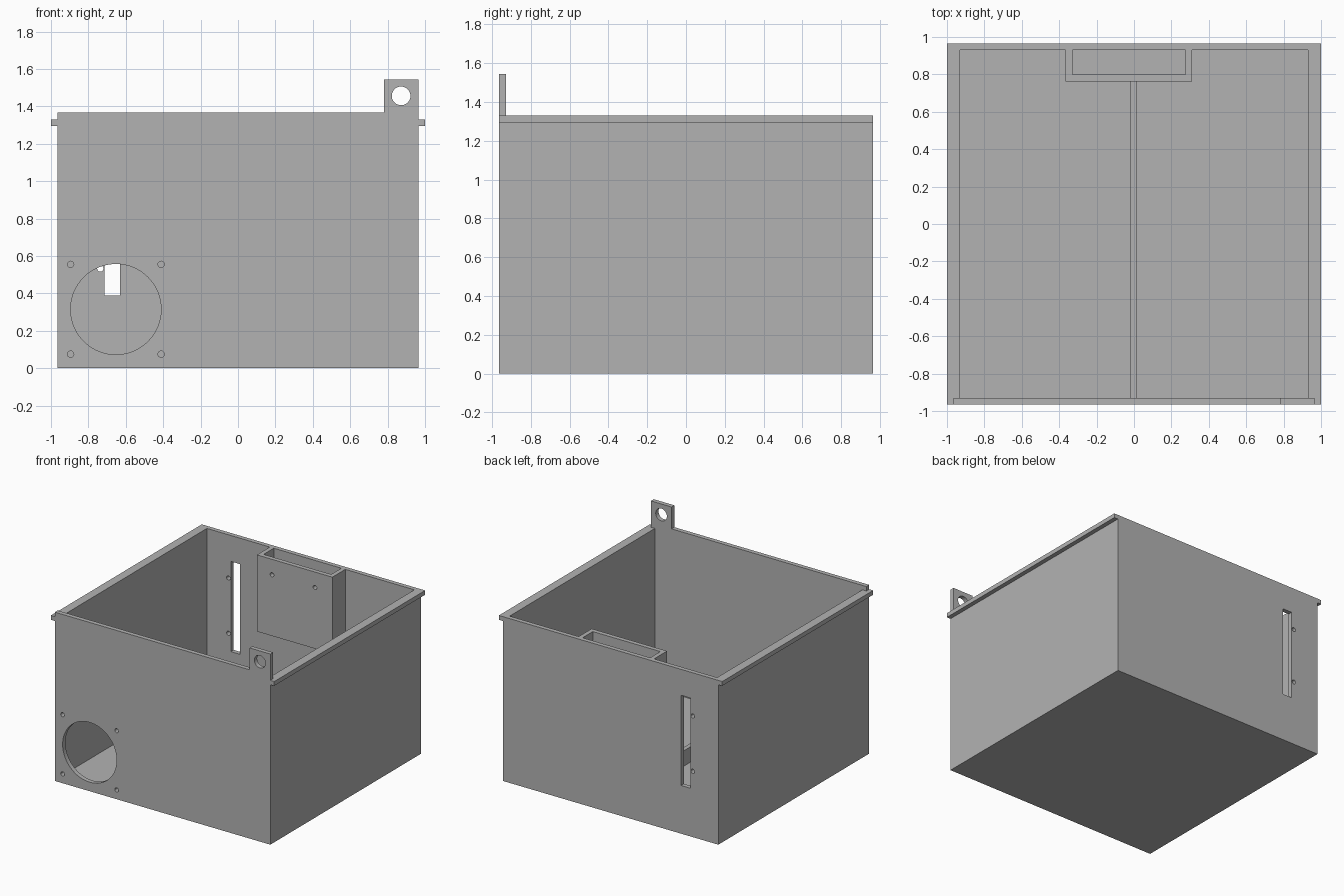
import bpy
import bmesh
import math
from mathutils import Matrix, Vector

cube = bpy.data.objects.get("Cube")
if cube:
    bpy.data.objects.remove(cube, do_unlink=True)

grey = bpy.data.materials.new("plain_grey")
grey.use_nodes = True
colour = (0.45, 0.45, 0.45, 1)
grey.diffuse_color = colour
grey.node_tree.nodes["Principled BSDF"].inputs["Base Color"].default_value = colour

HALF = 0.965      # half width and depth of the box
WALL = 0.036      # wall thickness
INNER = HALF - WALL
RIM = 1.33        # height of the side and back walls
SCREW = 0.017     # screw hole radius


def make_object(name, bm):
    bmesh.ops.recalc_face_normals(bm, faces=bm.faces)
    mesh = bpy.data.meshes.new(name)
    bm.to_mesh(mesh)
    bm.free()
    mesh.materials.append(grey)
    obj = bpy.data.objects.new(name, mesh)
    bpy.context.collection.objects.link(obj)
    return obj


def box(name, x, y, z):
    """Box from (low, high) pairs."""
    bm = bmesh.new()
    low, high = Vector((x[0], y[0], z[0])), Vector((x[1], y[1], z[1]))
    size = Matrix.Diagonal((*(high - low), 1))
    bmesh.ops.create_cube(bm, size=1, matrix=Matrix.Translation((low + high) / 2) @ size)
    return make_object(name, bm)


def drill(x, y, z, radius, sides=24):
    """Short round cutter running front to back."""
    bm = bmesh.new()
    bmesh.ops.create_cone(bm, cap_ends=True, segments=sides, radius1=radius,
                          radius2=radius, depth=0.1,
                          matrix=Matrix.Translation((x, y, z))
                          @ Matrix.Rotation(math.pi / 2, 4, "X"))
    return make_object("drill", bm)


def combine(target, tool, operation):
    """Apply a boolean and remove the tool."""
    mod = target.modifiers.new("combine", "BOOLEAN")
    mod.operation, mod.solver, mod.object = operation, "EXACT", tool
    bpy.context.view_layer.update()
    graph = bpy.context.evaluated_depsgraph_get()
    mesh = bpy.data.meshes.new_from_object(target.evaluated_get(graph))
    target.modifiers.clear()
    target.data = mesh
    bpy.data.objects.remove(tool, do_unlink=True)


def add(tool):
    combine(enclosure, tool, "UNION")


def cut(tool):
    combine(enclosure, tool, "DIFFERENCE")


# Open-topped box
enclosure = box("enclosure", (-HALF, HALF), (-HALF, HALF), (0, RIM))
cut(box("cavity", (-INNER, INNER), (-INNER, INNER), (WALL, 2)))

# Slide rails along both side walls
for side in (-1, 1):
    add(box("rail", sorted((side * 0.95, side)), (-HALF, HALF), (1.295, RIM)))

# Raised front lip with hanging tab
add(box("front_lip", (-HALF, HALF), (-HALF, -INNER), (1.2, 1.366)))
add(box("tab", (0.78, HALF), (-HALF, -INNER), (1.25, 1.543)))
cut(drill(0.872, -0.947, 1.456, 0.05, 32))

# Pocket hung on the back wall, with two screw holes
add(box("pocket", (-0.365, 0.31), (0.763, 0.945), (0.71, RIM)))
cut(box("pocket_space", (-0.33, 0.275), (0.799, INNER), (0.746, 2)))
for x in (-0.23, 0.155):
    cut(drill(x, 0.78, 1.205, SCREW))

# Fan opening and its four screw holes
FAN_X, FAN_Z = -0.653, 0.315
cut(drill(FAN_X, -0.947, FAN_Z, 0.242, 64))
for dx in (-0.242, 0.242):
    for dz in (-0.24, 0.24):
        cut(drill(FAN_X + dx, -0.947, FAN_Z + dz, SCREW))

# Tall slot in the back wall with two screw holes
cut(box("slot", (-0.715, -0.632), (0.9, 1), (0.39, 1.12)))
for z in (0.533, 0.98):
    cut(drill(-0.736, 0.947, z, SCREW))

# Low divider on the floor
divider = box("floor_divider", (-0.02, 0.015), (-INNER, 0.763), (WALL, 0.16))

# Smooth round holes, sharp box edges
for obj in (enclosure, divider):
    bpy.ops.object.select_all(action="DESELECT")
    obj.select_set(True)
    bpy.context.view_layer.objects.active = obj
    bpy.ops.object.shade_smooth_by_angle(angle=math.radians(30))
